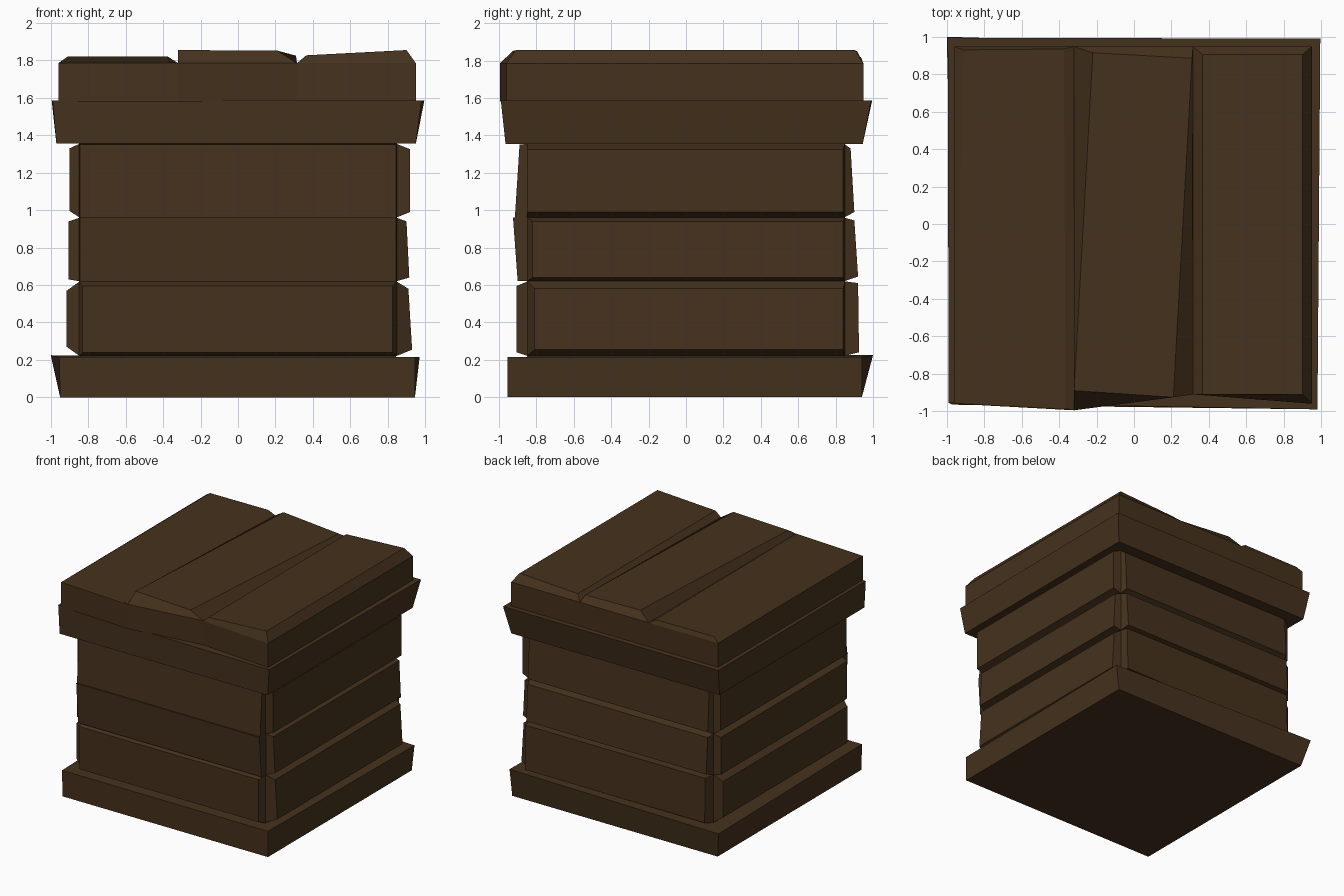
import bpy, bmesh, math
from mathutils import Matrix

wood = bpy.data.materials.new("dark_wood")
wood.diffuse_color = (0.06, 0.031, 0.012, 1)


def block(name, quad_a, quad_b):
    """Six-sided block joining two matching four-cornered outlines."""
    bm = bmesh.new()
    a = [bm.verts.new(p) for p in quad_a]
    b = [bm.verts.new(p) for p in quad_b]
    bm.faces.new(a)
    bm.faces.new(b)
    for i in range(4):
        j = (i + 1) % 4
        bm.faces.new((a[i], a[j], b[j], b[i]))
    bmesh.ops.recalc_face_normals(bm, faces=bm.faces)
    mesh = bpy.data.meshes.new(name)
    bm.to_mesh(mesh)
    bm.free()
    mesh.materials.append(wood)
    obj = bpy.data.objects.new(name, mesh)
    bpy.context.collection.objects.link(obj)
    return obj


def rect(x0, x1, y0, y1, z):
    return [(x0, y0, z), (x1, y0, z), (x1, y1, z), (x0, y1, z)]


# Base slab, leaning outward at the back left
block("base_slab", rect(-0.95, 0.945, -0.955, 0.94, 0),
      [(-0.955, -0.955, 0.215), (0.945, -0.955, 0.215),
       (0.97, 0.94, 0.215), (-1.0, 1.0, 0.225)])

# Inner core
block("core", rect(-0.845, 0.845, -0.85, 0.845, 0.2),
      rect(-0.845, 0.845, -0.85, 0.845, 1.37))

# Side boards: (depth bottom, depth top, end insets, bottom inset, top inset)
tiers = [
    (0.22, 0.62, {"front": (0.905, 0.905, 0.02, 0.025, 0.02, 0.025),
                  "right": (0.93, 0.91, 0.04, 0.01, 0.035, 0.04),
                  "back": (0.925, 0.92, 0.01, 0.03, 0.02, 0.01),
                  "left": (0.915, 0.915, 0.03, 0.03, 0.05, 0.05)}),
    (0.62, 0.96, {"front": (0.90, 0.925, 0.005, 0.005, 0.0, 0.0),
                  "right": (0.915, 0.90, 0.03, 0.01, 0.02, 0.02),
                  "back": (0.92, 0.90, 0.02, 0.02, 0.025, 0.015),
                  "left": (0.905, 0.905, 0.02, 0.02, 0.01, 0.02)}),
    (0.96, 1.355, {"front": (0.915, 0.89, 0.005, 0.005, 0.0, 0.005),
                   "right": (0.92, 0.92, 0.0, 0.01, 0.03, 0.03),
                   "back": (0.90, 0.88, 0.02, 0.02, 0.03, 0.025),
                   "left": (0.90, 0.90, 0.02, 0.02, 0.035, 0.025)}),
]
turns = {"front": 0, "right": 90, "back": 180, "left": 270}
W = 0.85
for n, (z0, z1, sides) in enumerate(tiers, 1):
    for side, (d0, d1, il, ir, ib, it) in sides.items():
        inner = [(-W, -0.845, z0), (W, -0.845, z0), (W, -0.845, z1), (-W, -0.845, z1)]
        outer = [(-W + il, -d0, z0 + ib), (W - ir, -d0, z0 + ib),
                 (W - ir, -d1, z1 - it), (-W + il, -d1, z1 - it)]
        board = block(f"{side}_board_{n}", inner, outer)
        board.data.transform(Matrix.Rotation(math.radians(turns[side]), 4, "Z"))

# Flared rim
block("rim", rect(-0.97, 0.95, -0.965, 0.945, 1.355),
      [(-0.99, -0.955, 1.585), (0.98, -0.99, 1.585),
       (0.995, 0.99, 1.585), (-0.995, 0.995, 1.585)])

# Lid planks: lower body plus a chamfered top
xs = (-0.96, -0.32, 0.315, 0.95)
front = (-0.96, -0.995, -0.91, -0.96)
shoulder = (1.785, 1.785, 1.785)
tops = {
    "left": [(-0.955, -0.955, 1.787), (-0.365, -0.985, 1.79),
             (-0.375, 0.935, 1.82), (-0.91, 0.93, 1.82)],
    "middle": [(-0.32, -0.89, 1.855), (0.21, -0.925, 1.852),
               (0.31, 0.885, 1.825), (-0.22, 0.915, 1.85)],
    "right": [(0.365, -0.91, 1.827), (0.9, -0.91, 1.855),
              (0.9, 0.905, 1.855), (0.365, 0.905, 1.827)],
}
for i, (side, top) in enumerate(tops.items()):
    outline = [(xs[i], front[i]), (xs[i + 1], front[i + 1]),
               (xs[i + 1], 0.948), (xs[i], 0.948)]
    low = [(x, y, 1.58) for x, y in outline]
    mid = [(x, y, shoulder[i]) for x, y in outline]
    block(f"{side}_plank", low, mid)
    block(f"{side}_plank_top", mid, top)
